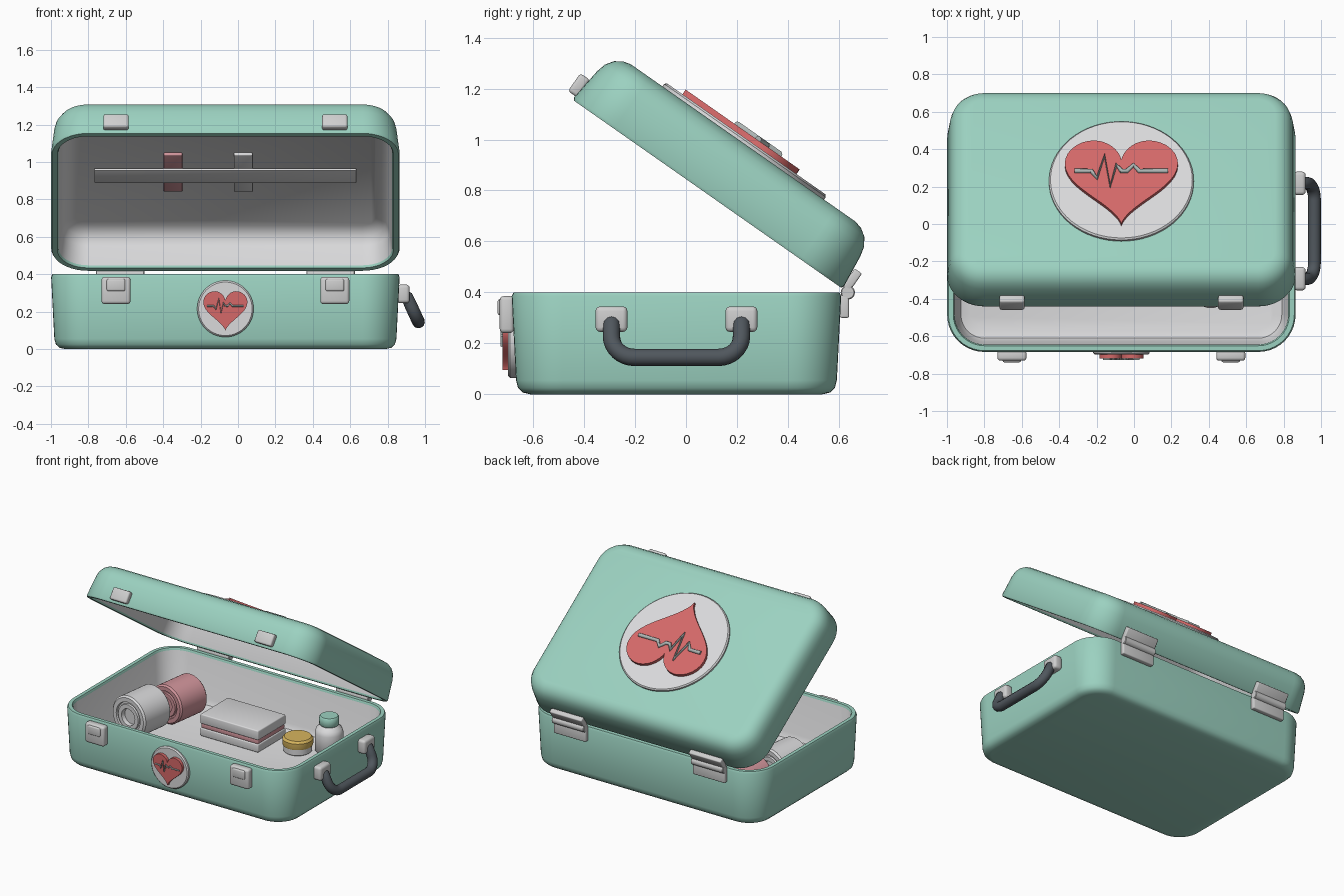
import bpy, bmesh
from math import sin, cos, pi, radians
from mathutils import Matrix, Vector

if "Cube" in bpy.data.objects:
    bpy.data.objects.remove(bpy.data.objects["Cube"])


def material(name, r, g, b):
    m = bpy.data.materials.new(name)
    m.use_nodes = True
    m.diffuse_color = (r, g, b, 1)
    m.node_tree.nodes["Principled BSDF"].inputs["Base Color"].default_value = (r, g, b, 1)
    return m


TEAL = material("mint case", .33, .64, .53)
WHITE = material("white lining", .70, .70, .71)
METAL = material("light metal", .62, .62, .62)
RED = material("heart red", .66, .14, .14)
PULSE = material("pulse grey", .42, .47, .46)
DARK = material("handle grey", .08, .095, .11)
PINK = material("bandage pink", .64, .30, .33)
YELLOW = material("jar yellow", .68, .46, .11)

CX, CY = -.0675, -.0375          # middle of the case
WIDTH, DEPTH = 1.865, 1.295
LID = Matrix.Translation((CX, .635, .40)) @ Matrix.Rotation(radians(-35), 4, 'X')
BASE = Matrix.Identity(4)


def smooth(ob):
    bpy.ops.object.select_all(action='DESELECT')
    ob.select_set(True)
    bpy.context.view_layer.objects.active = ob
    bpy.ops.object.shade_smooth_by_angle(angle=radians(40))


def finish(name, bm, mats, frame=BASE):
    bmesh.ops.recalc_face_normals(bm, faces=bm.faces)
    me = bpy.data.meshes.new(name)
    bm.to_mesh(me)
    bm.free()
    for m in mats:
        me.materials.append(m)
    ob = bpy.data.objects.new(name, me)
    bpy.context.collection.objects.link(ob)
    ob.matrix_world = frame
    smooth(ob)
    return ob


def box(name, centre, size, mat, frame=BASE, bevel=.012):
    bm = bmesh.new()
    bmesh.ops.create_cube(bm, size=1, matrix=Matrix.Translation(centre) @ Matrix.Diagonal((*size, 1)))
    if bevel:
        bmesh.ops.bevel(bm, geom=bm.edges[:], offset=bevel, segments=3, profile=.5, affect='EDGES')
    return finish(name, bm, [mat], frame)


def loft(bm, rings):
    """Bridge closed rings of points and cap both ends; returns faces per band."""
    loops = [[bm.verts.new(p) for p in ring] for ring in rings]
    n = len(loops[0])
    bands = [[bm.faces.new((a[i], a[(i + 1) % n], b[(i + 1) % n], b[i])) for i in range(n)]
             for a, b in zip(loops, loops[1:])]
    return [[bm.faces.new(loops[0])]] + bands + [[bm.faces.new(loops[-1])]]


def lathe(name, profile, mat, frame=BASE, sides=48):
    bm = bmesh.new()
    loft(bm, [[(r * cos(2 * pi * i / sides), r * sin(2 * pi * i / sides), z) for i in range(sides)]
              for r, z in profile])
    return finish(name, bm, [mat], frame)


def tube(name, points, radius, mat, frame=BASE):
    cu = bpy.data.curves.new(name, 'CURVE')
    cu.dimensions = '3D'
    cu.bevel_depth, cu.bevel_resolution, cu.use_fill_caps = radius, 4, True
    sp = cu.splines.new('POLY')
    sp.points.add(len(points) - 1)
    for p, co in zip(sp.points, points):
        p.co = (*co, 1)
    cu.materials.append(mat)
    ob = bpy.data.objects.new(name, cu)
    bpy.context.collection.objects.link(ob)
    ob.matrix_world = frame
    bpy.ops.object.select_all(action='DESELECT')
    ob.select_set(True)
    bpy.context.view_layer.objects.active = ob
    bpy.ops.object.convert(target='MESH')
    smooth(bpy.context.view_layer.objects.active)


def rounded_ring(inset, z, cy, seg=10):
    """Rounded rectangle ring, inset from the outer case size."""
    r = max(.2 - inset, .07)
    hx, hy = WIDTH / 2 - inset - r, DEPTH / 2 - inset - r
    ring = []
    for k, (sx, sy) in enumerate(((1, 1), (-1, 1), (-1, -1), (1, -1))):
        for i in range(seg + 1):
            a = (k + i / seg) * pi / 2
            ring.append((sx * hx + r * cos(a), cy + sy * hy + r * sin(a), z))
    return ring


def shell(name, profile, rim_index, cy, frame):
    bm = bmesh.new()
    bands = loft(bm, [rounded_ring(i, z, cy) for i, z in profile])
    for band in bands[rim_index + 1:]:      # everything past the rim is lining
        for f in band:
            f.material_index = 1
    return finish(name, bm, [TEAL, WHITE], frame)


# Case body and open lid: outer wall, rim, inner wall
shell("case_body", [(.075, 0), (.045, .007), (.026, .025), (.018, .055), (.001, .385), (.008, .40),
                    (.034, .40), (.041, .385), (.055, .09), (.075, .055), (.12, .04)], 7, CY,
      Matrix.Translation((CX, 0, 0)))
LID_Y = -.025 - DEPTH / 2
shell("case_lid", [(.11, .245), (.078, .237), (.048, .217), (.026, .185), (.016, .145), (.001, .012), (.007, 0),
                   (.034, 0), (.041, .012), (.055, .13), (.075, .18), (.13, .21)], 8, LID_Y, LID)


# Round emblem with heart and pulse line
def emblem(prefix, s, frame):
    r = .387 * s
    lathe(prefix + "_disc", [(r, -.01), (r, .012), (r - .008, .02)], WHITE, frame, 64)
    bm = bmesh.new()
    k = .0189 * s
    heart = []
    for i in range(64):
        t = 2 * pi * i / 64
        heart.append((k * 16 * sin(t) ** 3,
                      k * (13 * cos(t) - 5 * cos(2 * t) - 2 * cos(3 * t) - cos(4 * t) + .85)))
    loft(bm, [[(x, y, z) for x, y in heart] for z in (.015, .042)])
    finish(prefix + "_heart", bm, [RED], frame)
    beat = [(-.25, 0), (-.16, 0), (-.13, -.045), (-.09, .10), (-.06, -.10), (-.027, .04),
            (0, 0), (.03, 0), (.064, .038), (.096, 0), (.25, 0)]
    tube(prefix + "_pulse", [(x * s, (y + .04) * s, .045) for x, y in beat], .013 * s, PULSE, frame)


emblem("lid", 1, LID @ Matrix.Translation((0, LID_Y, .245)))
emblem("front", .39, Matrix.Translation((CX, -.678, .215)) @ Matrix.Rotation(pi / 2, 4, 'X'))

# Latches and hinges, left and right
for side, label in ((1, "left"), (-1, "right")):
    x = CX + side * .585
    box(label + "_latch_plate", (x, -.703, .313), (.155, .056, .145), METAL, bevel=.016)
    box(label + "_latch_button", (x, -.727, .342), (.10, .025, .065), METAL, bevel=.01)
    box(label + "_lid_catch", (side * .585, -1.33, .06), (.135, .046, .085), METAL, LID)
    hx = side * .563
    box(label + "_hinge_lower_leaf", (CX + hx, .622, .345), (.26, .035, .09), METAL, bevel=.007)
    box(label + "_hinge_upper_leaf", (hx, -.014, .05), (.26, .035, .085), METAL, LID, .007)
    lathe(label + "_hinge_pin", [(.024, -.13), (.028, -.126), (.028, .126), (.024, .13)], METAL,
          Matrix.Translation((CX + hx, .635, .40)) @ Matrix.Rotation(pi / 2, 4, 'Y'), 20)

# Carrying handle: mounts and a rounded, drooping grip
for side, label in ((-1, "front"), (1, "back")):
    box(label + "_handle_mount", (.885, CY + side * .255, .295), (.065, .125, .10), METAL, bevel=.018)
half, bend, top, drop = .255, .09, Vector((.905, CY, .275)), Vector((.06, 0, -.13))
path = [Vector((.87, CY + half, .283)), Vector((.89, CY + half, .283)), top + Vector((0, half, 0))]
for i in range(9):
    a = pi / 2 * i / 8
    path.append(top + drop * (1 - bend / drop.length * (1 - sin(a))) + Vector((0, half - bend * (1 - cos(a)), 0)))
path += [Vector((p.x, 2 * CY - p.y, p.z)) for p in reversed(path)]
tube("handle_grip", path, .034, DARK)

# Lid strap holding two dressing strips
box("lid_strap", (CX + .0675, LID_Y + .025, .19), (1.40, .12, .014), WHITE, LID, .004)
for name, x, mat in (("pink_strip", -.28, PINK), ("white_strip", .095, WHITE)):
    box(name, (x, LID_Y + .01, .202), (.10, .345, .018), mat, LID, .005)

# Bandage rolls lying on the floor, with stepped ends
for name, x, y, r, mat in (("white_roll", -.76, -.03, .15, WHITE), ("pink_roll", -.68, .29, .14, PINK)):
    end = [(r * k, .13 - d) for k, d in
           ((1, .012), (.92, 0), (.72, 0), (.70, .012), (.62, .012), (.60, 0), (.40, 0), (.38, .03), (.1, .03))]
    lathe(name, [(q, -z) for q, z in reversed(end)] + end, mat,
          Matrix.Translation((x, y, .04 + r)) @ Matrix.Rotation(radians(-8), 4, 'Z') @ Matrix.Rotation(pi / 2, 4, 'X'))

# Layered dressing box
for name, z, h, w, mat in (("dressing_base", .07, .06, .47, WHITE), ("dressing_band", .115, .035, .46, PINK),
                           ("dressing_top", .165, .07, .47, WHITE)):
    box(name, (-.17, .30, z), (w, w - .15, h), mat, bevel=.008)

# Ointment jar, pill bottle and a roll of tape
jar = Matrix.Translation((.26, .32, .04))
lathe("jar_base", [(.085, 0), (.095, .008), (.095, .055)], WHITE, jar)
lathe("jar_cap", [(.1, .05), (.103, .06), (.103, .095), (.09, .11)], YELLOW, jar)
bottle = Matrix.Translation((.43, .44, .04))
lathe("bottle_body", [(.085, 0), (.095, .012), (.095, .14), (.085, .17), (.055, .19), (.055, .2)], WHITE, bottle)
lathe("bottle_cap", [(.062, .195), (.066, .2), (.066, .25), (.058, .26)], TEAL, bottle)
lathe("tape_roll", [(.08, 0), (.09, .01), (.09, .08), (.08, .09), (.045, .09), (.04, .02)], WHITE,
      Matrix.Translation((.41, -.36, .04)))
